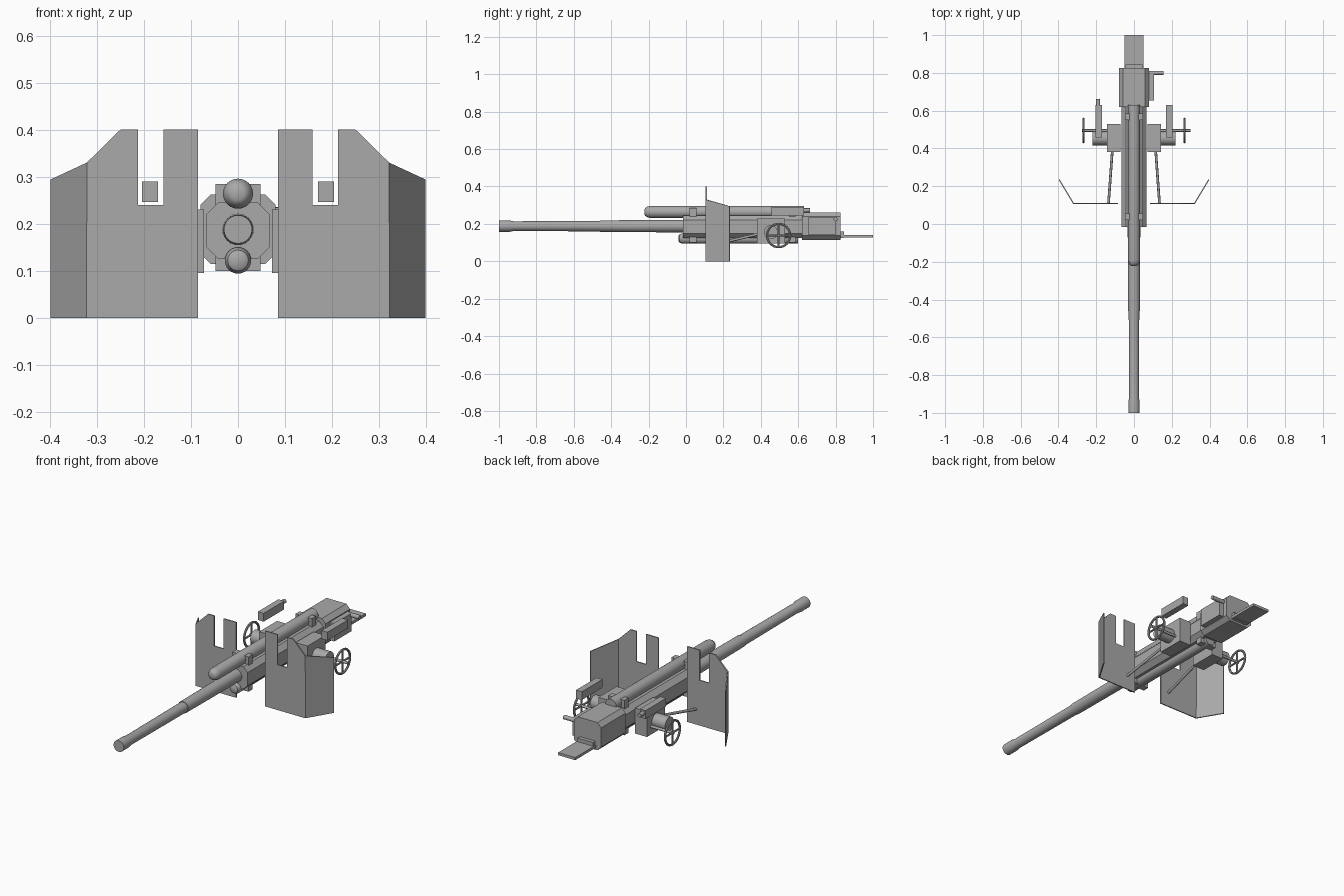
import bpy, bmesh, math
from mathutils import Vector

if "Cube" in bpy.data.objects:
    bpy.data.objects.remove(bpy.data.objects["Cube"], do_unlink=True)

GREY = (0.4, 0.4, 0.4, 1)
steel = bpy.data.materials.new("steel_grey")
steel.use_nodes = True
steel.diffuse_color = GREY
steel.node_tree.nodes["Principled BSDF"].inputs["Base Color"].default_value = GREY


def finish(bm, name, smooth=False):
    bmesh.ops.recalc_face_normals(bm, faces=bm.faces)
    mesh = bpy.data.meshes.new(name)
    bm.to_mesh(mesh)
    bm.free()
    mesh.materials.append(steel)
    ob = bpy.data.objects.new(name, mesh)
    bpy.context.collection.objects.link(ob)
    if smooth:
        bpy.ops.object.select_all(action="DESELECT")
        bpy.context.view_layer.objects.active = ob
        ob.select_set(True)
        bpy.ops.object.shade_smooth_by_angle(angle=math.radians(35))
    return ob


def box(name, x, y, z):
    """Box between pairs of limits."""
    bm = bmesh.new()
    bmesh.ops.create_cube(bm, size=1)
    for v in bm.verts:
        v.co = [a + (b - a) * (c + 0.5) for (a, b), c in zip((x, y, z), v.co)]
    return finish(bm, name)


def lathe(name, z, profile, sides=24):
    """Round part along y from (y, radius) rings, capped at both ends."""
    bm = bmesh.new()
    rings = []
    for y, r in profile:
        turns = [math.tau * i / sides for i in range(sides)]
        rings.append([bm.verts.new((r * math.cos(t), y, z + r * math.sin(t))) for t in turns])
    for a, b in zip(rings, rings[1:]):
        for i in range(sides):
            j = (i + 1) % sides
            bm.faces.new((a[i], a[j], b[j], b[i]))
    bm.faces.new(rings[0])
    bm.faces.new(rings[-1])
    return finish(bm, name, True)


def rod(name, start, end, r, sides=12):
    a, b = Vector(start), Vector(end)
    bm = bmesh.new()
    bmesh.ops.create_cone(bm, cap_ends=True, segments=sides, radius1=r, radius2=r,
                          depth=(b - a).length)
    turn = (b - a).to_track_quat("Z", "Y")
    for v in bm.verts:
        v.co = turn @ v.co + (a + b) / 2
    return finish(bm, name, True)


def octagon(name, half, z0, z1, cut, y0, y1):
    """Chamfered block running along y."""
    outline = [(half, z0 + cut), (half, z1 - cut), (half - cut, z1), (cut - half, z1),
               (-half, z1 - cut), (-half, z0 + cut), (cut - half, z0), (half - cut, z0)]
    bm = bmesh.new()
    face = bm.faces.new([bm.verts.new((x, y0, z)) for x, z in outline])
    out = bmesh.ops.extrude_face_region(bm, geom=[face])["geom"]
    bmesh.ops.translate(bm, vec=(0, y1 - y0, 0),
                        verts=[v for v in out if isinstance(v, bmesh.types.BMVert)])
    return finish(bm, name)


# Barrel and the recoil cylinders above and below it
lathe("barrel", 0.188, [(-1, 0.022), (-1, 0.03), (-0.94, 0.03), (-0.92, 0.026),
                        (-0.46, 0.028), (-0.46, 0.031), (0.1, 0.034)])
lathe("upper_recoil_cylinder", 0.264, [(-0.222, 0.014), (-0.217, 0.022), (-0.205, 0.029),
                                       (-0.19, 0.032), (0.63, 0.032)])
lathe("lower_recoil_cylinder", 0.122, [(-0.04, 0.014), (-0.035, 0.022), (-0.02, 0.028),
                                       (0.6, 0.028)])

# Cradle, clamps, breech and loading tray
octagon("cradle", 0.067, 0.125, 0.245, 0.025, -0.015, 0.63)
for label, y in (("front", 0.02), ("rear", 0.55)):
    box(label + "_clamp", (-0.048, 0.048), (y, y + 0.035), (0.1, 0.285))
octagon("breech", 0.08, 0.115, 0.262, 0.022, 0.62, 0.825)
box("tray_hinge", (-0.045, 0.045), (0.82, 0.845), (0.125, 0.16))
box("loading_tray", (-0.05, 0.05), (0.82, 1), (0.127, 0.141))

# Breech control box and lever on the left side
box("control_box", (0.075, 0.107), (0.655, 0.8), (0.14, 0.235))
rod("control_lever", (0.08, 0.8, 0.225), (0.155, 0.8, 0.225), 0.011)


def shield(name, s):
    """Notched front plate with a swept-back outer wing."""
    top = [(0.085, 0.4), (0.158, 0.4), (0.158, 0.24), (0.213, 0.24),
           (0.213, 0.4), (0.25, 0.4), (0.32, 0.33)]
    bm = bmesh.new()
    plate = [bm.verts.new((s * x, 0.108, z)) for x, z in [(0.085, 0)] + top + [(0.32, 0)]]
    outer = [bm.verts.new((s * 0.396, 0.235, z)) for z in (0, 0.294)]
    bm.faces.new(plate)
    bm.faces.new((plate[-1], plate[-2], outer[1], outer[0]))
    ob = finish(bm, name)
    mod = ob.modifiers.new("thickness", "SOLIDIFY")
    mod.thickness = 0.006
    mod.offset = 0
    mod.use_even_offset = True


def handwheel(name, x, y, z, radius, tube):
    bm = bmesh.new()
    around, across = 32, 8
    grid = []
    for i in range(around):
        t = math.tau * i / around
        ring = []
        for j in range(across):
            p = math.tau * j / across
            r = radius + tube * math.cos(p)
            ring.append(bm.verts.new((x + tube * math.sin(p), y + r * math.cos(t),
                                      z + r * math.sin(t))))
        grid.append(ring)
    for i in range(around):
        a, b = grid[i], grid[(i + 1) % around]
        for j in range(across):
            k = (j + 1) % across
            bm.faces.new((a[j], a[k], b[k], b[j]))
    finish(bm, name + "_rim", True)
    rod(name + "_spoke_level", (x, y - radius, z), (x, y + radius, z), 0.005, 8)
    rod(name + "_spoke_upright", (x, y, z - radius), (x, y, z + radius), 0.005, 8)


# Shields, laying gear, handwheels and sights on both sides
for side, s in (("left", 1), ("right", -1)):
    shield(side + "_shield", s)
    box(side + "_gearbox", (s * 0.072, s * 0.142), (0.38, 0.53), (0.095, 0.23))
    rod(side + "_gear_drum", (s * 0.14, 0.453, 0.155), (s * 0.22, 0.453, 0.155), 0.037, 20)
    rod(side + "_wheel_shaft", (s * 0.14, 0.495, 0.138),
        (s * (0.3 if s > 0 else 0.275), 0.495, 0.138), 0.007)
    handwheel(side + "_handwheel", s * 0.267, 0.495, 0.138, 0.062, 0.006)
    rod(side + "_shield_brace", (s * 0.115, 0.385, 0.145), (s * 0.135, 0.108, 0.08), 0.007)
    box(side + "_sight", (s * 0.17, s * 0.204), (0.458, 0.63), (0.246, 0.29))
rod("right_sight_eyepiece", (-0.19, 0.62, 0.273), (-0.19, 0.662, 0.273), 0.011)
